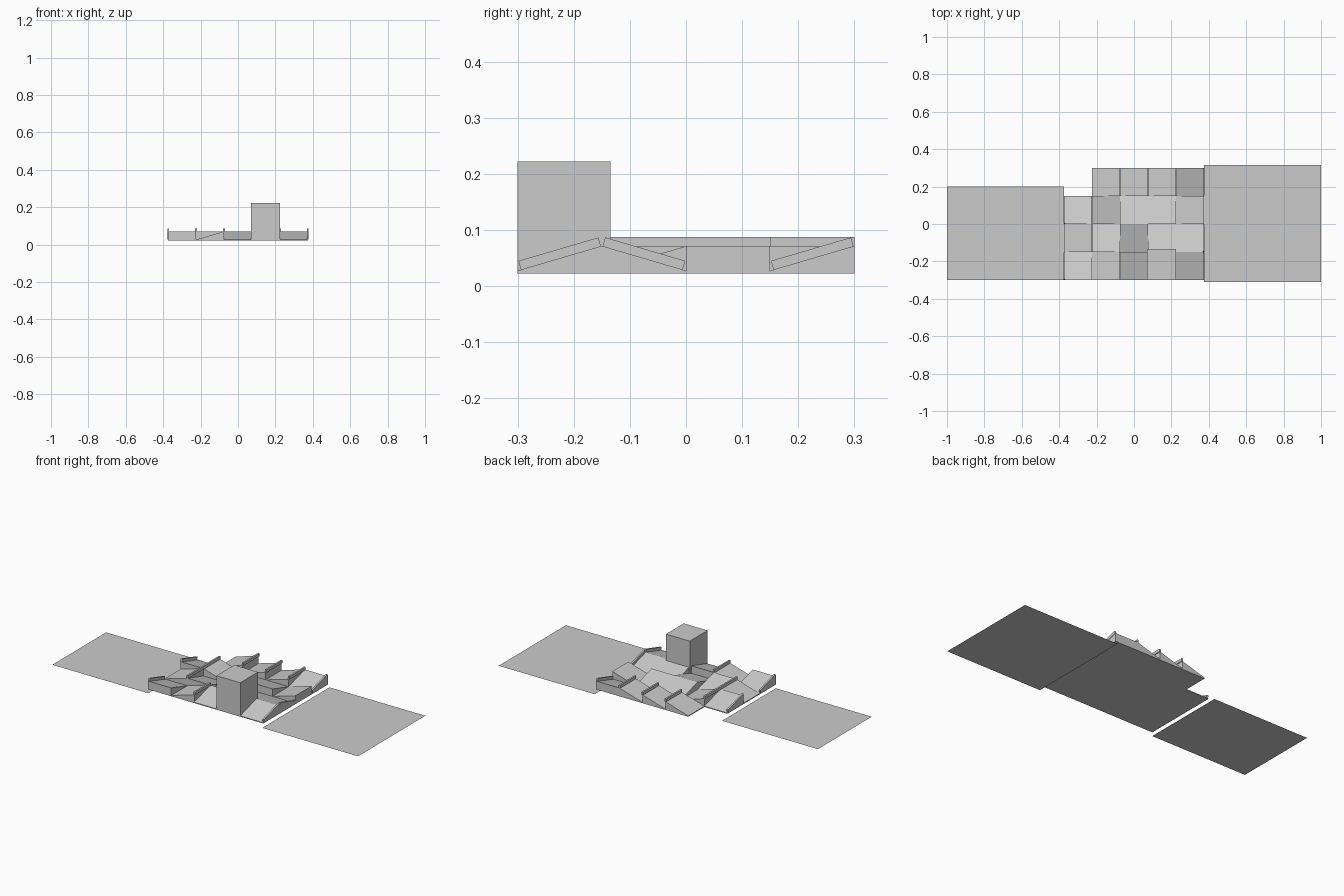
import bpy
import bmesh
from math import atan2
from mathutils import Matrix, Vector

if "Cube" in bpy.data.objects:
    bpy.data.objects.remove(bpy.data.objects["Cube"], do_unlink=True)

TILE = 0.15
BASE, LOW, HIGH = 0.022, 0.027, 0.071
BAR_W, BAR_H = 0.010, 0.017

grey = bpy.data.materials.new("plain_grey")
grey.use_nodes = True
grey.diffuse_color = (0.6, 0.6, 0.6, 1)
grey.node_tree.nodes["Principled BSDF"].inputs["Base Color"].default_value = (0.6, 0.6, 0.6, 1)


def finish(name, bm):
    mesh = bpy.data.meshes.new(name)
    bmesh.ops.recalc_face_normals(bm, faces=bm.faces)
    bm.to_mesh(mesh)
    bm.free()
    mesh.materials.append(grey)
    obj = bpy.data.objects.new(name, mesh)
    bpy.context.collection.objects.link(obj)
    return obj


def box(name, lo, hi):
    bm = bmesh.new()
    lo, hi = Vector(lo), Vector(hi)
    size = hi - lo
    bmesh.ops.create_cube(bm, size=1, matrix=Matrix.Translation((lo + hi) / 2) @ Matrix.Diagonal((*size, 1)))
    return finish(name, bm)


def sheet(name, x0, x1, y0, y1):
    bm = bmesh.new()
    bm.faces.new([bm.verts.new((x, y, 0)) for x, y in ((x0, y0), (x1, y0), (x1, y1), (x0, y1))])
    obj = finish(name, bm)
    if obj.data.polygons[0].normal.z < 0:
        obj.data.flip_normals()


def ramp(name, cx, cy, up):
    """Wedge tile whose top climbs along the direction up."""
    bm = bmesh.new()
    bmesh.ops.create_cube(bm, size=TILE, matrix=Matrix.Translation((cx, cy, 0)))
    for v in bm.verts:
        climb = (v.co.x - cx) * up[0] + (v.co.y - cy) * up[1]
        v.co.z = BASE if v.co.z < 0 else (HIGH if climb > 0 else LOW)
    finish(name, bm)


def bar(name, x, y, climb):
    """Thin bar along y; climb is +1, -1 or 0 for level."""
    rise = HIGH - LOW
    angle = atan2(rise * climb, TILE)
    length = TILE if climb == 0 else TILE * 0.99
    z = HIGH + BAR_H / 2 - 0.001 if climb == 0 else (LOW + HIGH) / 2 + BAR_H / 2
    bm = bmesh.new()
    place = Matrix.Translation((x, y, z)) @ Matrix.Rotation(angle, 4, 'X')
    bmesh.ops.create_cube(bm, size=1, matrix=place @ Matrix.Diagonal((BAR_W, length, BAR_H, 1)))
    finish(name, bm)


# Ground sheets at both ends
sheet("left_ground_sheet", 0.375, 1, -0.31, 0.315)
sheet("right_ground_sheet", -1, -0.375, -0.3, 0.2)

# Ramp tiles, back row first: N/S/E/W is the uphill direction
directions = {"N": (0, 1), "S": (0, -1), "E": (1, 0), "W": (-1, 0)}
layout = [".EEEN",
          "SWSSE",
          "ESNSS",
          "SENSN"]
for r, row in enumerate(layout):
    for c, mark in enumerate(row):
        if mark == ".":
            continue
        cx, cy = (c - 2) * TILE, (1.5 - r) * TILE
        ramp(f"ramp_{r + 1}_{c + 1}", cx, cy, directions[mark])

        # Guard bars: sloping at the outer sides, level on high side edges
        side = {"N": 1, "E": 1, "W": -1, "S": 1 if c == 4 else -1}[mark]
        if mark in "EW":
            if c < 4:
                bar(f"level_bar_{r + 1}_{c + 1}", cx + side * TILE / 2, cy, 0)
        elif c in (0, 4):
            bar(f"sloping_bar_{r + 1}_{c + 1}", cx + side * (TILE / 2 - 0.002), cy, directions[mark][1])

# Tall block at the front
box("tall_block", (0.07, -0.3, BASE), (0.225, -0.135, 0.222))
